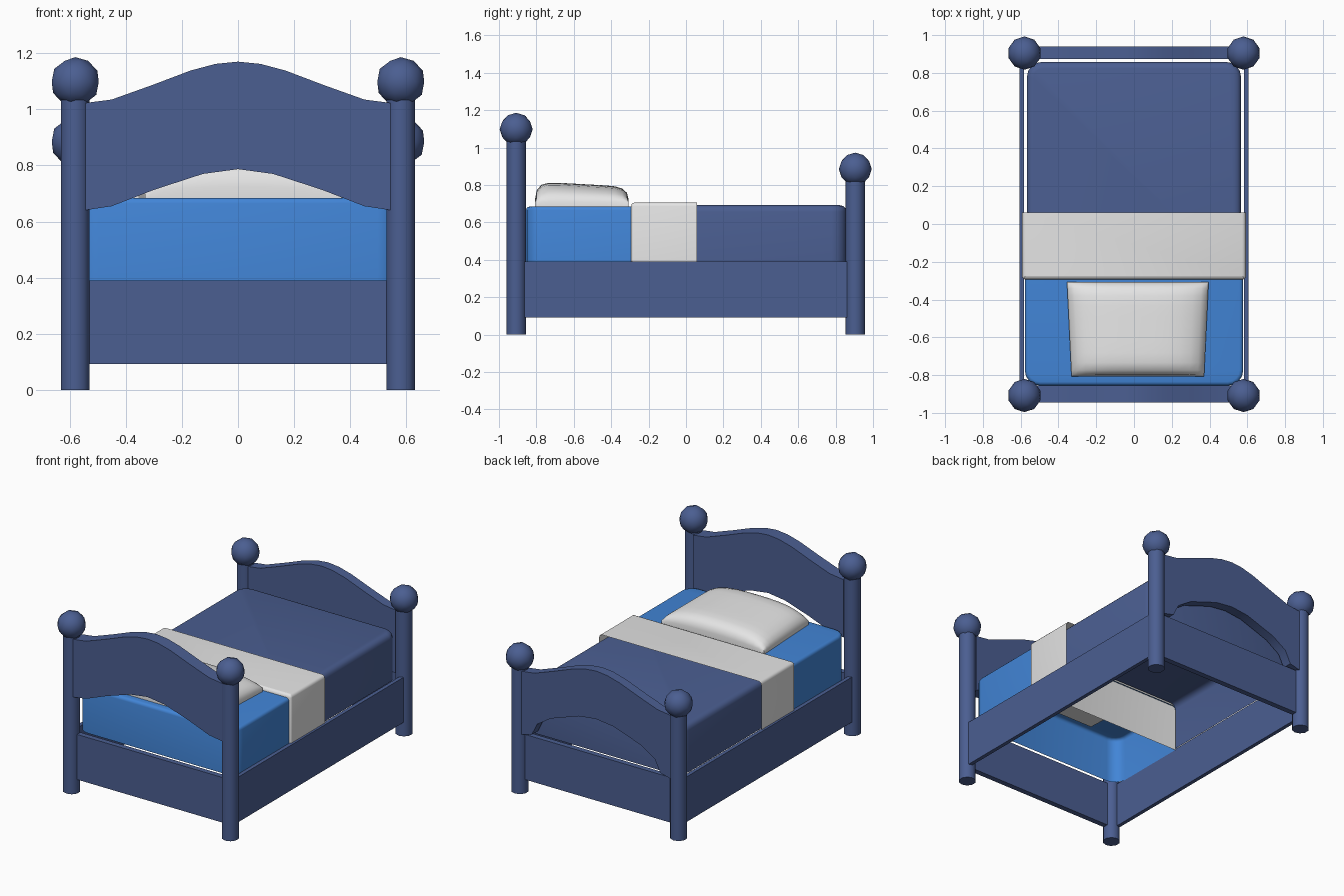
import bpy, bmesh, math
from mathutils import Matrix, Vector

old = bpy.data.objects.get("Cube")
if old:
    bpy.data.objects.remove(old, do_unlink=True)


def material(name, rgb):
    m = bpy.data.materials.new(name)
    m.use_nodes = True
    m.diffuse_color = (*rgb, 1)
    m.node_tree.nodes["Principled BSDF"].inputs["Base Color"].default_value = (*rgb, 1)
    return m


NAVY = material("navy", (0.07, 0.113, 0.285))
BLUE = material("sheet blue", (0.054, 0.235, 0.68))
WHITE = material("linen white", (0.78, 0.78, 0.78))


def finish(name, bm, mat, angle=40):
    """Turn a bmesh into a named, smooth-shaded object."""
    mesh = bpy.data.meshes.new(name)
    bm.to_mesh(mesh)
    bm.free()
    mesh.materials.append(mat)
    ob = bpy.data.objects.new(name, mesh)
    bpy.context.collection.objects.link(ob)
    bpy.ops.object.select_all(action='DESELECT')
    ob.select_set(True)
    bpy.context.view_layer.objects.active = ob
    bpy.ops.object.shade_smooth_by_angle(angle=math.radians(angle))
    return ob


def box_mesh(lo, hi):
    bm = bmesh.new()
    lo, hi = Vector(lo), Vector(hi)
    size = hi - lo
    bmesh.ops.create_cube(bm, size=1, matrix=Matrix.Translation((lo + hi) / 2) @ Matrix.Diagonal((*size, 1)))
    return bm


def board(name, top, bottom, y, thick):
    """Arched panel, mirrored from half outlines given from the middle outwards."""
    def full(half):
        return [(-x, z) for x, z in reversed(half[1:])] + half
    outline = full(top) + full(bottom)[::-1]
    bm = bmesh.new()
    face = bm.faces.new([bm.verts.new((x, y - thick / 2, z)) for x, z in outline])
    ext = bmesh.ops.extrude_face_region(bm, geom=[face])
    moved = [g for g in ext["geom"] if isinstance(g, bmesh.types.BMVert)]
    bmesh.ops.translate(bm, verts=moved, vec=(0, thick, 0))
    bmesh.ops.recalc_face_normals(bm, faces=bm.faces)
    return finish(name, bm, NAVY)


def cover(name, half_x, y_open, y_closed, top, corner, edge, mat):
    """Hollow bedding shell: rounded at the closed end, open below and at y_open."""
    bm = box_mesh((-half_x, min(y_open, y_closed), 0.38), (half_x, max(y_open, y_closed), top))
    near = lambda a, b: abs(a - b) < 1e-4
    uprights = [e for e in bm.edges if all(near(v.co.y, y_closed) for v in e.verts)
                and near(e.verts[0].co.x, e.verts[1].co.x)]
    bmesh.ops.bevel(bm, geom=uprights, offset=corner, segments=4, profile=0.5, affect='EDGES')
    rim = [e for e in bm.edges if all(near(v.co.z, top) for v in e.verts)
           and not all(near(v.co.y, y_open) for v in e.verts)]
    bmesh.ops.bevel(bm, geom=rim, offset=edge, segments=3, profile=0.5, affect='EDGES')
    bm.normal_update()
    gone = [f for f in bm.faces if f.normal.z < -0.9
            or all(near(v.co.y, y_open) for v in f.verts)]
    bmesh.ops.delete(bm, geom=gone, context='FACES')
    return finish(name, bm, mat, 50)


# Corner posts with ball finials
for end, y, ball_z in (("head", -0.908, 1.098), ("foot", 0.905, 0.885)):
    for side, x in (("left", 0.58), ("right", -0.58)):
        height = ball_z - 0.05
        bm = bmesh.new()
        bmesh.ops.create_cone(bm, cap_ends=True, segments=10, radius1=0.053, radius2=0.053,
                              depth=height, matrix=Matrix.Translation((x, y, height / 2)))
        finish(f"{end}_post_{side}", bm, NAVY)
        bm = bmesh.new()
        bmesh.ops.create_icosphere(bm, subdivisions=2, radius=0.088,
                                   matrix=Matrix.Translation((x, y, ball_z)))
        finish(f"{end}_finial_{side}", bm, NAVY)

# Arched head and foot boards
crest = [(0, 1.17), (0.08, 1.162), (0.17, 1.138), (0.31, 1.085), (0.45, 1.035), (0.55, 1.022)]
head_arch = [(0, 0.787), (0.125, 0.77), (0.3, 0.713), (0.45, 0.655), (0.55, 0.64)]
foot_arch = [(0, 0.64), (0.125, 0.625), (0.33, 0.555), (0.43, 0.49), (0.47, 0.41), (0.55, 0.39)]
board("headboard", crest, head_arch, -0.9, 0.088)
board("footboard", [(x, z - 0.213) for x, z in crest], foot_arch, 0.907, 0.065)

# Rails between the posts
for side, s in (("left", 1), ("right", -1)):
    xs = sorted((s * 0.582, s * 0.607))
    finish(f"side_rail_{side}", box_mesh((xs[0], -0.88, 0.092), (xs[1], 0.88, 0.39)), NAVY)
for end, y in (("head", -0.905), ("foot", 0.905)):
    finish(f"{end}_rail", box_mesh((-0.55, y - 0.018, 0.092), (0.55, y + 0.018, 0.39)), NAVY)

# Bedding shells
cover("mattress", 0.578, -0.285, -0.855, 0.685, 0.08, 0.02, BLUE)
cover("blanket", 0.567, -0.28, 0.858, 0.692, 0.08, 0.035, NAVY)
cover("folded_sheet", 0.592, 0.06, -0.293, 0.707, 0.015, 0.02, WHITE)

# Puffed pillow, fuller towards the headboard
bm = bmesh.new()
bmesh.ops.create_grid(bm, x_segments=14, y_segments=12, size=1)
for v in bm.verts:
    u, w = (math.sin(c * math.pi / 2) for c in v.co.xy)
    puff = (1 - u ** 4) ** 0.5 * (1 - w ** 8) ** 0.5
    crown = 0.08 - 0.014 * w
    x = 0.02 + u * (0.363 + 0.012 * w)
    v.co = (x, -0.557 + 0.25 * w, 0.71 + crown * puff + 0.015 * (1 - u * u))
skirt = bmesh.ops.extrude_edge_only(bm, edges=[e for e in bm.edges if e.is_boundary])
for g in skirt["geom"]:
    if isinstance(g, bmesh.types.BMVert):
        g.co.z = 0.68
bmesh.ops.holes_fill(bm, edges=[e for e in bm.edges if e.is_boundary], sides=0)
bmesh.ops.recalc_face_normals(bm, faces=bm.faces)
finish("pillow", bm, WHITE, 60)
